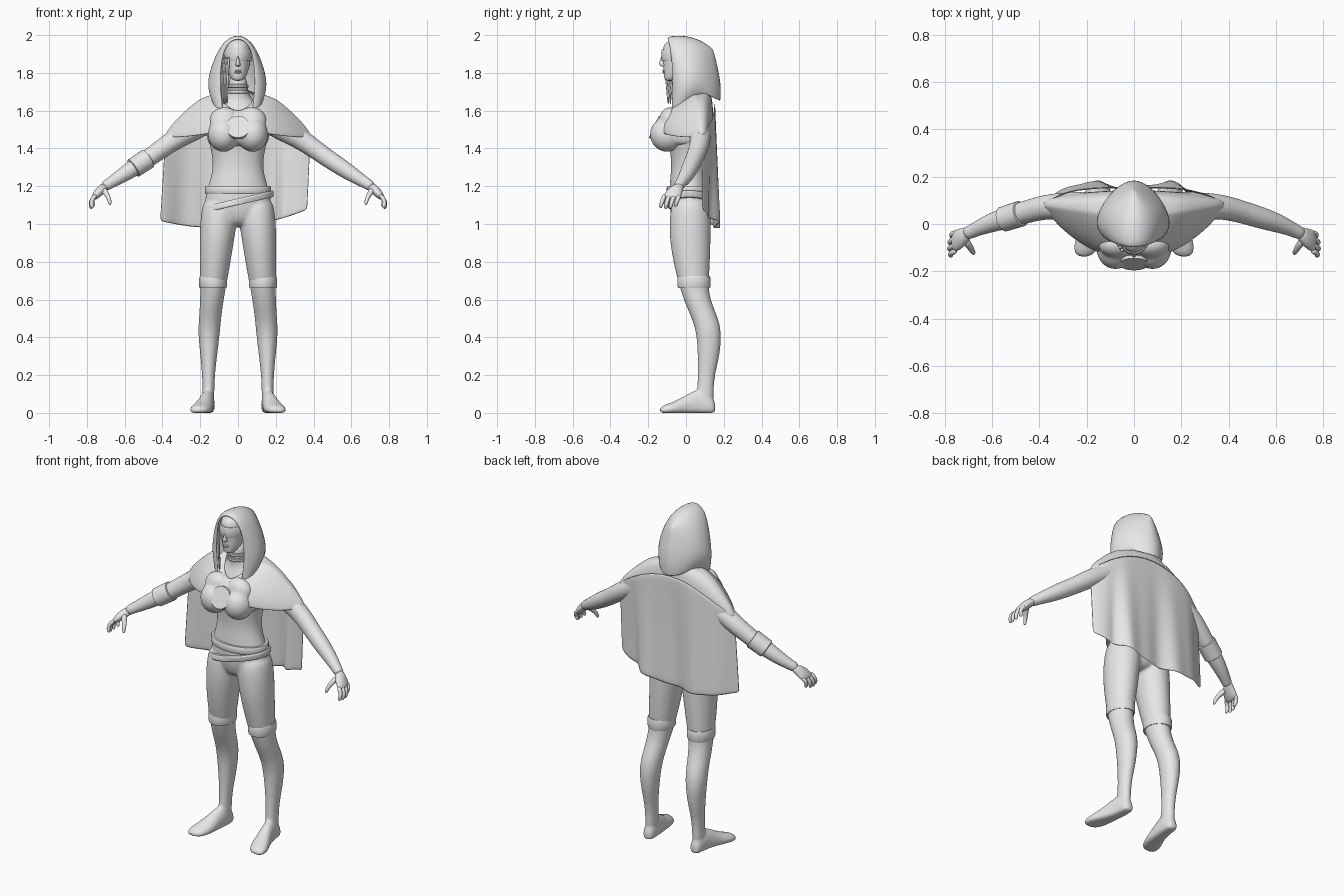
import bpy, bmesh, math
from mathutils import Vector, Matrix

cube = bpy.data.objects.get("Cube")
if cube:
    bpy.data.objects.remove(cube)

clay = bpy.data.materials.new("light_grey")
clay.use_nodes = True
GREY = (0.8, 0.8, 0.8, 1)
clay.diffuse_color = GREY
clay.node_tree.nodes["Principled BSDF"].inputs["Base Color"].default_value = GREY


def select(objects):
    bpy.ops.object.select_all(action='DESELECT')
    for obj in objects:
        obj.select_set(True)
    bpy.context.view_layer.objects.active = objects[0]


def finish(name, bm, mirror=False, thick=0, subdiv=2):
    bmesh.ops.remove_doubles(bm, verts=bm.verts, dist=1e-5)
    bmesh.ops.recalc_face_normals(bm, faces=bm.faces)
    mesh = bpy.data.meshes.new(name)
    bm.to_mesh(mesh)
    bm.free()
    mesh.materials.append(clay)
    obj = bpy.data.objects.new(name, mesh)
    bpy.context.collection.objects.link(obj)
    select([obj])
    if subdiv:
        bpy.ops.object.shade_smooth()
    else:
        bpy.ops.object.shade_smooth_by_angle()
    if mirror:
        obj.modifiers.new("Mirror", 'MIRROR').use_mirror_merge = False
    if thick:
        solid = obj.modifiers.new("Solidify", 'SOLIDIFY')
        solid.thickness = thick
        solid.offset = 0
    if subdiv:
        sub = obj.modifiers.new("Subdivision", 'SUBSURF')
        sub.levels = sub.render_levels = subdiv
    return obj


def fuse(name, objects, voxel, smoothing):
    """Melt overlapping parts into one soft surface."""
    select(objects)
    bpy.ops.object.convert(target='MESH')
    bpy.ops.object.join()
    obj = bpy.context.view_layer.objects.active
    obj.name = name
    remesh = obj.modifiers.new("Remesh", 'REMESH')
    remesh.mode = 'VOXEL'
    remesh.voxel_size = voxel
    remesh.use_smooth_shade = True
    obj.modifiers.new("Smooth", 'SMOOTH').iterations = smoothing


def loft(name, rings, closed=True, caps=True, **options):
    """Skin a list of point rows."""
    bm = bmesh.new()
    rows = [[bm.verts.new(p) for p in ring] for ring in rings]
    n = len(rows[0])
    for a, b in zip(rows, rows[1:]):
        for i in range(n if closed else n - 1):
            j = (i + 1) % n
            bm.faces.new((a[i], a[j], b[j], b[i]))
    if closed and caps:
        bm.faces.new(rows[0])
        bm.faces.new(rows[-1])
    return finish(name, bm, **options)


def angles(n):
    return [math.tau * i / n for i in range(n)]


def ring(z, rx, front, back, cx=0, slope=0, n=16):
    """Level oval from its half width and its front and back y."""
    cy, ry = (front + back) / 2, (back - front) / 2
    return [(cx + rx * math.cos(a), cy + ry * math.sin(a), z + slope * rx * math.cos(a))
            for a in angles(n)]


def tube(name, path, n=12, **options):
    """Round limb through (x, y, z, radius) stations."""
    points = [Vector(p[:3]) for p in path]
    rings = []
    for i, p in enumerate(points):
        d = (points[min(i + 1, len(points) - 1)] - points[max(i - 1, 0)]).normalized()
        u = d.cross(Vector((0, 1, 0.2))).normalized()
        v = d.cross(u)
        r = path[i][3]
        rings.append([p + r * (u * math.cos(a) + v * math.sin(a)) for a in angles(n)])
    return loft(name, rings, **options)


def band(name, z0, z1, rx, front, back, cx=0, slope=0, **options):
    """Flat strap with rounded edges."""
    rings = [ring(z0 + (z1 - z0) * t, rx - e, front + e, back - e, cx, slope, 40)
             for t, e in ((0, .02), (0, .004), (.2, 0), (.8, 0), (1, .004), (1, .02))]
    return loft(name, rings, caps=False, subdiv=0, **options)


def ball(name, centre, size, mirror=False):
    bm = bmesh.new()
    bmesh.ops.create_uvsphere(bm, u_segments=20, v_segments=12, radius=1,
                              matrix=Matrix.Translation(centre) @ Matrix.Diagonal((*size, 1)))
    return finish(name, bm, mirror=mirror, subdiv=1)


# Body: torso, legs, feet and arms melted together
torso = loft("torso", [ring(*r) for r in (
    (0.985, .04, -.03, .08), (1.01, .12, -.07, .12), (1.08, .185, -.09, .135),
    (1.16, .175, -.092, .13), (1.22, .154, -.088, .117), (1.3, .133, -.079, .107),
    (1.38, .143, -.085, .117), (1.46, .165, -.1, .13), (1.54, .17, -.1, .13),
    (1.61, .14, -.07, .13), (1.66, .075, -.045, .1), (1.7, .052, -.052, .06), (1.8, .05, -.052, .05))])
legs = loft("legs", [ring(z, rx, f, b, cx) for z, cx, rx, f, b in (
    (1.14, .09, .09, -.06, .11), (1.08, .098, .096, -.085, .13), (1.0, .104, .099, -.09, .134),
    (.9, .113, .092, -.088, .132), (.75, .125, .079, -.059, .127), (.66, .132, .068, -.033, .119),
    (.58, .14, .063, -.007, .137), (.5, .148, .06, .03, .173), (.42, .154, .059, .055, .191),
    (.3, .155, .045, .061, .18), (.2, .156, .034, .062, .152), (.1, .157, .032, .056, .147),
    (.05, .157, .032, .05, .147))], mirror=True)
feet = loft("feet", [[(cx + w * math.cos(a), y, max(0, h * (.35 + .65 * math.sin(a)))) for a in angles(16)]
     for y, cx, w, h in (
    (.156, .157, .018, .05), (.142, .157, .034, .09), (.08, .16, .038, .13), (.03, .168, .042, .115),
    (-.02, .18, .049, .083), (-.07, .195, .058, .058), (-.117, .207, .052, .042), (-.14, .212, .027, .028))],
     mirror=True)
arms = tube("arms", ((.15, .075, 1.545, .07), (.27, .075, 1.485, .062), (.37, .075, 1.425, .055),
                     (.46, .05, 1.357, .05), (.54, .025, 1.305, .049), (.62, 0, 1.252, .041),
                     (.685, -.03, 1.212, .03), (.715, -.047, 1.193, .031)), mirror=True)
fuse("body", [torso, legs, feet, arms], .008, 8)

# Chest cloth over the bust
bust = ball("bust", (.078, -.1, 1.474), (.084, .094, .093), mirror=True)
upper = ball("upper_bust", (.07, -.085, 1.545), (.085, .06, .075), mirror=True)
wrap = loft("bust_wrap", [ring(*r) for r in (
    (1.405, .15, -.1, .118), (1.44, .168, -.14, .128), (1.5, .172, -.15, .133), (1.58, .15, -.115, .13))])
fuse("chest_cloth", [bust, upper, wrap], .008, 14)

# Knee bands and belts
band("knee_bands", .66, .724, .074, -.046, .13, cx=.132, mirror=True)
band("waist_belt", 1.16, 1.202, .175, -.102, .137)
band("slanted_belt", 1.1, 1.135, .189, -.106, .142, slope=.23)

# Hands
palm = [(.695, -.035, 1.205, .024, .028), (.72, -.055, 1.185, .026, .04),
        (.745, -.068, 1.16, .023, .049), (.768, -.076, 1.132, .014, .046)]
loft("palms", [[(x + r * math.cos(a) * .75, y + w * math.sin(a), z + r * math.cos(a) * .7)
                for a in angles(12)] for x, y, z, r, w in palm], mirror=True)
for i, finger in enumerate(("index", "middle", "ring", "little")):
    y = -.112 + .026 * i
    drop = (.005, 0, .002, .014)[i]
    tube(finger + "_fingers", ((.75, y, 1.155, .013), (.774, y - .011, 1.13, .013),
         (.782 - drop, y - .019, 1.105, .012), (.775 - drop, y - .023, 1.078 + drop, .009)), n=8, mirror=True)
tube("thumbs", ((.715, -.065, 1.185, .02), (.695, -.095, 1.158, .015),
                (.68, -.118, 1.128, .012), (.677, -.126, 1.1, .008)), n=8, mirror=True)
tube("arm_band", ((-.475, .045, 1.348, .046), (-.478, .044, 1.346, .055),
                  (-.553, .02, 1.296, .053), (-.556, .019, 1.294, .044)), n=28, subdiv=0)

# Head and face
loft("head", [ring(*r) for r in (
    (1.757, .025, -.11, -.06), (1.775, .04, -.118, -.02), (1.81, .057, -.12, .03), (1.86, .068, -.122, .07),
    (1.92, .075, -.128, .085), (1.96, .065, -.115, .075), (1.985, .03, -.06, .04))])
band("eye_cover", 1.862, 1.925, .074, -.13, .07)
loft("nose", [ring(*r, n=8) for r in (
    (1.832, .01, -.125, -.1), (1.842, .016, -.148, -.1), (1.858, .011, -.142, -.1), (1.9, .006, -.13, -.1))])
for i in (0, 1):
    ball(("lower_lip", "upper_lip")[i], (0, -.117, 1.802 + .009 * i), (.019, .008, .005))
for i in range(2):
    band("neck_band_%d" % (i + 1), 1.69 + .03 * i, 1.71 + .03 * i, .055, -.059, .06)

# Braids hanging out of the hood on the right
for i in range(4):
    x, y = -.048 - .008 * i, -.113 + .012 * i
    tube("braid_%d" % (i + 1), [(x - .01 * math.sin(k / 2), y + .005 * k, 1.89 - .065 * k, .0075 - .0006 * k)
                               for k in range(5)], n=8, subdiv=1)

# Hood: arches from the face opening to the drooping back
arches = (
    ((.068, -.075, 1.585), (.09, -.07, 1.71), (.085, -.07, 1.85), (.062, -.085, 1.95), (0, -.1, 1.99)),
    ((.1, -.07, 1.58), (.128, -.055, 1.71), (.106, -.07, 1.86), (.07, -.085, 1.965), (0, -.095, 2.004)),
    ((.13, -.01, 1.64), (.17, 0, 1.73), (.128, -.02, 1.86), (.075, -.03, 1.97), (0, -.03, 2.008)),
    ((.115, .08, 1.705), (.14, .07, 1.76), (.12, .06, 1.865), (.07, .05, 1.955), (0, .05, 1.996)),
    ((.075, .15, 1.66), (.085, .145, 1.74), (.07, .13, 1.83), (.045, .115, 1.915), (0, .115, 1.96)),
    ((0, .194, 1.645), (0, .2, 1.73), (0, .186, 1.81), (0, .165, 1.88), (0, .145, 1.93)))
loft("hood", [list(a) + [(-x * 1.05, y, z) for x, y, z in a[-2::-1]] for a in arches],
     closed=False, thick=.008)

# Shoulder drape wrapping the chest
def drape_ring(side, front, rear, mid_y, z_side, z_front, z_rear, ripple=0):
    pts = []
    for a in angles(32):
        s, c = math.sin(a), math.cos(a)
        f, b = max(c, 0), max(-c, 0)
        pts.append((side * s, mid_y + (front - mid_y) * f ** 1.7 + (rear - mid_y) * b ** .7,
                    z_side + (z_front - z_side) * f * f + (z_rear - z_side) * b * b
                    - ripple * abs(math.sin(2 * a)) * (c > 0)))
    return pts

loft("shoulder_drape", [drape_ring(*r) for r in (
    (.095, -.08, .1, .04, 1.68, 1.595, 1.72), (.12, -.1, .12, .045, 1.685, 1.6, 1.705),
    (.2, -.125, .135, .055, 1.665, 1.575, 1.66), (.29, -.142, .14, .068, 1.585, 1.55, 1.6),
    (.355, -.15, .138, .075, 1.52, 1.52, 1.53, .015), (.385, -.15, .136, .08, 1.472, 1.5, 1.46, .025))],
     caps=False, thick=.008)

# Back cape with soft folds, a deep crease on the left and an uneven hem
rows = []
for k in range(11):
    t = k / 10
    row = []
    for i in range(41):
        u = i / 20 - 1
        top = 1.64 - .17 * u * u
        hem = .98 + .03 * u + .065 * u * u
        fold = (-.016 * math.cos(math.tau * u / .9) + .006 * math.sin(15 * u)
                - .03 * math.exp(-((u - .66) / .09) ** 2))
        row.append((u * (.385 + .005 * t) - .023 * t,
                    .152 + .012 * t - .07 * u ** 4 + fold * t, top + (hem - top) * t))
    rows.append(row)
loft("cape", rows, closed=False, thick=.006, subdiv=1)

# Chest disc
bm = bmesh.new()
bmesh.ops.create_cone(bm, cap_ends=True, segments=40, radius1=.066, radius2=.063, depth=.016,
                      matrix=Matrix.Translation((0, -.163, 1.512)) @ Matrix.Rotation(math.radians(66), 4, 'X'))
finish("chest_disc", bm, subdiv=0)
